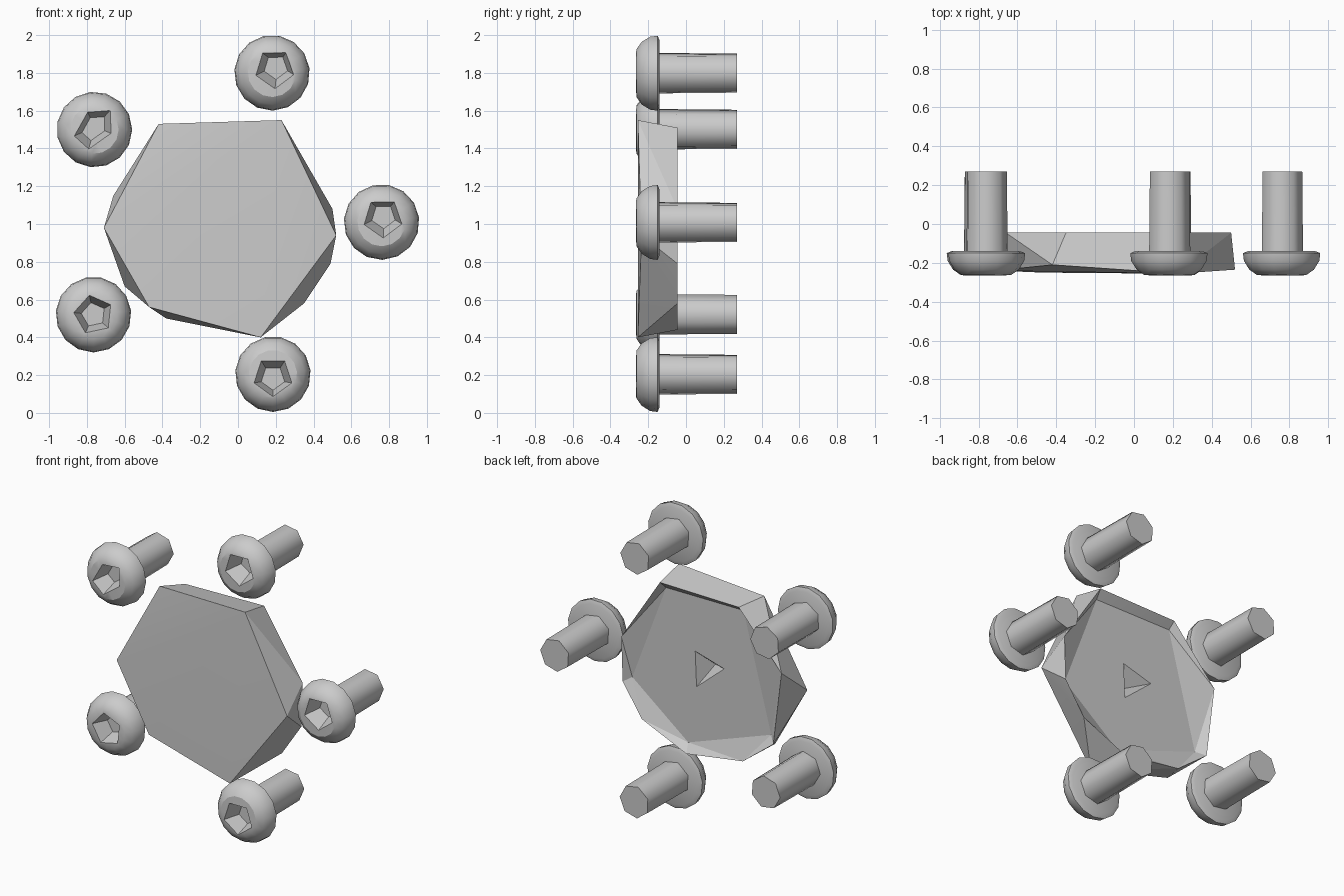
import bpy, bmesh
from math import sin, cos, pi, radians

cube = bpy.data.objects.get("Cube")
if cube:
    bpy.data.objects.remove(cube, do_unlink=True)

steel = bpy.data.materials.new("grey_steel")
steel.use_nodes = True
steel.diffuse_color = (0.6, 0.6, 0.6, 1)
steel.node_tree.nodes["Principled BSDF"].inputs["Base Color"].default_value = (0.6, 0.6, 0.6, 1)


def make_object(name, bm, smooth_angle):
    bmesh.ops.recalc_face_normals(bm, faces=bm.faces)
    mesh = bpy.data.meshes.new(name)
    bm.to_mesh(mesh)
    bm.free()
    mesh.materials.append(steel)
    obj = bpy.data.objects.new(name, mesh)
    bpy.context.collection.objects.link(obj)
    bpy.ops.object.select_all(action='DESELECT')
    obj.select_set(True)
    bpy.context.view_layer.objects.active = obj
    bpy.ops.object.shade_smooth_by_angle(angle=radians(smooth_angle))


def stitch(bm, a, b):
    """Triangles between two closed loops of any size, taking the shorter diagonal."""
    i = j = 0
    while i < len(a) or j < len(b):
        p, q = a[i % len(a)], b[j % len(b)]
        next_p, next_q = a[(i + 1) % len(a)], b[(j + 1) % len(b)]
        step_a = (next_p.co - q.co).length <= (next_q.co - p.co).length
        if j == len(b) or (i < len(a) and step_a):
            bm.faces.new((p, next_p, q))
            i += 1
        else:
            bm.faces.new((p, next_q, q))
            j += 1


def loft(name, rings, smooth_angle):
    """Closed skin through rings of points, capped at both ends."""
    bm = bmesh.new()
    loops = [[bm.verts.new(p) for p in ring] for ring in rings]
    for a, b in zip(loops, loops[1:]):
        for i in range(len(a)):
            j = (i + 1) % len(a)
            bm.faces.new((a[i], a[j], b[j], b[i]))
    bm.faces.new(loops[0])
    bm.faces.new(loops[-1])
    make_object(name, bm, smooth_angle)


def ring(cx, cz, y, r, n, turn):
    return [(cx + r * cos(turn + 2 * pi * i / n), y, cz + r * sin(turn + 2 * pi * i / n))
            for i in range(n)]


def five_sided_ring(cx, cz, y, r, n, turn, stretch):
    """Pentagon with n points to join a round ring, stretched along its turn direction."""
    points = []
    for i in range(n):
        a = 2 * pi * i / n
        d = r * cos(pi / 5) / cos(a % (2 * pi / 5) - pi / 5)
        u, v = d * cos(a) * stretch, d * sin(a) / stretch
        points.append((cx + u * cos(turn) - v * sin(turn), y,
                       cz + u * sin(turn) + v * cos(turn)))
    return points


# Faceted plate: convex body between the front outline and the back rim
front = [(-0.42, -0.21, 1.53), (0.23, -0.255, 1.55), (0.52, -0.235, 0.94),
         (0.12, -0.255, 0.40), (-0.47, -0.25, 0.56), (-0.71, -0.24, 0.98)]
rim = [(-0.35, 1.50), (0.22, 1.51), (0.50, 1.08), (0.49, 0.79), (0.35, 0.58),
       (0.03, 0.44), (-0.38, 0.50), (-0.60, 0.67), (-0.66, 1.15)]
floor = [(-0.35, 1.46), (0.21, 1.46), (0.455, 0.81), (0.05, 0.49), (-0.55, 0.70)]
pit = [(-0.21, 1.04), (0.0, 1.10), (-0.01, 0.87)]
bm = bmesh.new()
for p in front:
    bm.verts.new(p)
rim_loop = [bm.verts.new((x, -0.045, z)) for x, z in rim]
bmesh.ops.convex_hull(bm, input=bm.verts)
bmesh.ops.delete(bm, geom=[f for f in bm.faces if all(v in rim_loop for v in f.verts)],
                 context='FACES')

# Shallow dish in the back with a small three-sided pit in its floor
floor_loop = [bm.verts.new((x, -0.095, z)) for x, z in floor]
pit_loop = [bm.verts.new((x, -0.095, z)) for x, z in pit]
apex = [bm.verts.new((-0.08, -0.19, 1.0))]
stitch(bm, rim_loop, floor_loop)
stitch(bm, floor_loop, pit_loop)
for k in range(3):
    bm.faces.new((pit_loop[k], pit_loop[k - 1], apex[0]))
make_object("plate", bm, 10)

# Bolts: name, centre x, z, socket offset x, z, socket turn in degrees, socket stretch
bolts = [("top", 0.18, 1.80, 0.02, 0.03, 55, 1.0),
         ("upper_right", -0.76, 1.50, 0.0, 0.01, 48, 1.2),
         ("left", 0.76, 1.01, 0.01, 0.03, 55, 1.0),
         ("lower_right", -0.765, 0.52, 0.0, 0.0, 30, 1.0),
         ("bottom", 0.185, 0.205, 0.0, -0.02, 54, 1.0)]
dome = [(-0.14, 0.175), (-0.15, 0.2), (-0.19, 0.195), (-0.235, 0.167), (-0.262, 0.128)]
N = 15
for name, x, z, dx, dz, turn, stretch in bolts:
    t = radians(turn)
    # Domed head with a tapered five-sided socket
    rings = [ring(x, z, y, r, N, t) for y, r in dome]
    rings += [five_sided_ring(x + dx * 0.7, z + dz * 0.7, -0.265, 0.105, N, t, stretch),
              five_sided_ring(x + dx, z + dz, -0.165, 0.065, N, t, stretch)]
    loft(name + "_bolt_head", rings, 30)
    # Straight seven-sided shank
    loft(name + "_bolt_shank", [ring(x, z, y, r, 7, t) for y, r in
                                [(-0.15, 0.11), (0.27, 0.106)]], 60)
